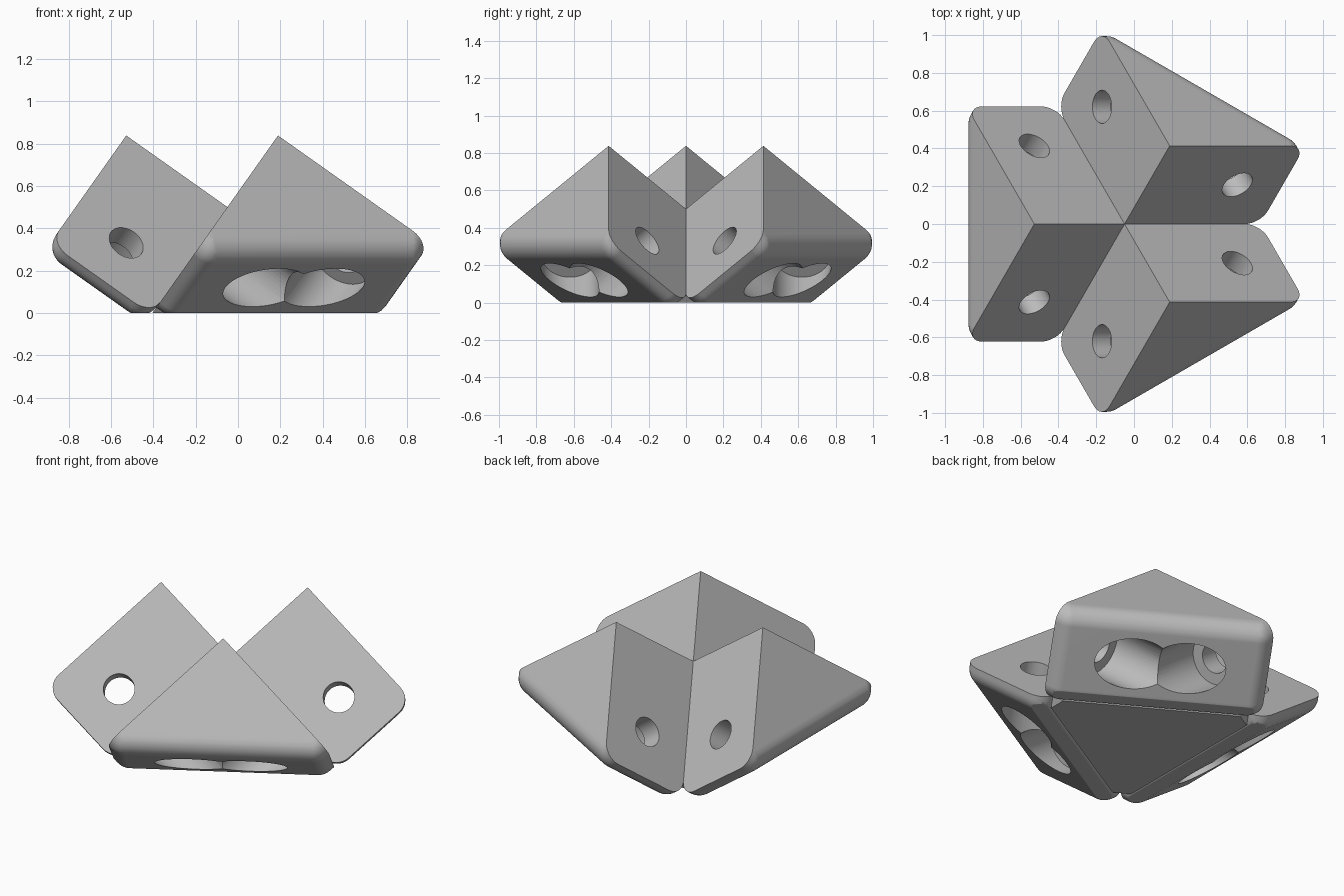
import bpy
import bmesh
from math import sin, cos, pi, radians, sqrt
from mathutils import Matrix, Vector

if "Cube" in bpy.data.objects:
    bpy.data.objects.remove(bpy.data.objects["Cube"])

CENTRE = Vector((-0.05, 0, 0.5))   # inner corner where the three wedges meet
WIDTH = 0.585                      # wedge length along its ridge
LEG = 0.88                         # leg length away from the ridge
ROUND = 0.1                        # rounding of the outer edges
LIP = 0.03                         # straight edge above the rounding
FLOOR = -CENTRE.z

grey = bpy.data.materials.new("plain grey")
grey.use_nodes = True
colour = (0.5, 0.5, 0.5, 1)
grey.diffuse_color = colour
grey.node_tree.nodes["Principled BSDF"].inputs["Base Color"].default_value = colour

# Three perpendicular axes, all leaning up from the inner corner
axes = [Vector((cos(a) * sqrt(2 / 3), sin(a) * sqrt(2 / 3), sqrt(1 / 3)))
        for a in (pi, pi + 2 * pi / 3, pi + 4 * pi / 3)]


def place(p):
    return axes[0] * p[0] + axes[1] * p[1] + axes[2] * p[2]


def make_object(name, bm):
    bmesh.ops.recalc_face_normals(bm, faces=bm.faces[:])
    mesh = bpy.data.meshes.new(name)
    bm.to_mesh(mesh)
    bm.free()
    mesh.materials.append(grey)
    ob = bpy.data.objects.new(name, mesh)
    ob.location = CENTRE
    bpy.context.collection.objects.link(ob)
    return ob


def hull_object(name, points):
    bm = bmesh.new()
    for p in points:
        bm.verts.new(place(p))
    bmesh.ops.remove_doubles(bm, verts=bm.verts[:], dist=0.0001)
    res = bmesh.ops.convex_hull(bm, input=bm.verts[:])
    junk = {g for g in res["geom_interior"] + res["geom_unused"]
            if isinstance(g, bmesh.types.BMVert)}
    bmesh.ops.delete(bm, geom=list(junk), context="VERTS")
    # Flat underside
    cut = bmesh.ops.bisect_plane(bm, geom=bm.verts[:] + bm.edges[:] + bm.faces[:],
                                 plane_co=(0, 0, FLOOR), plane_no=(0, 0, 1),
                                 clear_inner=True, dist=0.00001)
    rim = [g for g in cut["geom_cut"] if isinstance(g, bmesh.types.BMEdge)]
    bmesh.ops.holes_fill(bm, edges=[e for e in rim if e.is_boundary], sides=0)
    bmesh.ops.dissolve_limit(bm, angle_limit=radians(0.5),
                             verts=bm.verts[:], edges=bm.edges[:])
    return make_object(name, bm)


def leg_point(x, along, depth, swap):
    return (x, depth, along) if swap else (x, along, depth)


# Wedge: a ridge joined to rounded corners at the end of each leg
points = [(0, 0, 0), (WIDTH, 0, 0)]
for swap in (False, True):
    for x in (ROUND, WIDTH - ROUND):
        for k in range(32):
            t = 2 * pi * k / 32
            rings = [(ROUND, 0)] + [(ROUND * cos(j * pi / 16), -LIP - ROUND * sin(j * pi / 16))
                                    for j in range(9)]
            for r, depth in rings:
                points.append(leg_point(x + r * cos(t), ROUND - LEG + r * sin(t), depth, swap))
wedge = hull_object("wedge_1", points)


# Screw hole with a wide counterbore opening on the sloping outer face
def screw_cutter(swap):
    bm = bmesh.new()
    n = 48
    rings = []
    for r, depth in ((0.088, 0.05), (0.088, -0.12), (0.155, -0.12), (0.155, -0.9)):
        rings.append([bm.verts.new(place(leg_point(
            WIDTH / 2 + r * cos(2 * pi * k / n), -WIDTH + r * sin(2 * pi * k / n), depth, swap)))
            for k in range(n)])
    for a, b in zip(rings, rings[1:]):
        for k in range(n):
            m = (k + 1) % n
            bm.faces.new((a[k], a[m], b[m], b[k]))
    bm.faces.new(rings[0])
    bm.faces.new(rings[-1])
    ob = make_object("screw_cutter", bm)
    ob.hide_render = True
    return ob


bpy.context.view_layer.objects.active = wedge
for swap in (False, True):
    cutter = screw_cutter(swap)
    mod = wedge.modifiers.new("screw hole", "BOOLEAN")
    mod.operation = "DIFFERENCE"
    mod.solver = "EXACT"
    mod.object = cutter
    bpy.context.view_layer.update()
    bpy.ops.object.modifier_apply(modifier=mod.name)
    bpy.data.objects.remove(cutter)

# Smooth rounding with crisp edges
bpy.ops.object.select_all(action="DESELECT")
wedge.select_set(True)
bpy.ops.object.shade_smooth_by_angle(angle=radians(30))
weighted = wedge.modifiers.new("flat shading on large faces", "WEIGHTED_NORMAL")
weighted.keep_sharp = True

# Other two wedges around the upright axis
for i in (1, 2):
    twin = wedge.copy()
    twin.name = f"wedge_{i + 1}"
    twin.rotation_euler.z = i * 2 * pi / 3
    bpy.context.collection.objects.link(twin)

# Core filling the space beneath the inner corner
reach = 0.79
rest = CENTRE.z * sqrt(3) - reach
core = [(0, 0, 0)]
for i in range(3):
    tip = [0, 0, 0]
    tip[i] = -reach
    core.append(tuple(tip))
    for j in range(3):
        if j != i:
            side = list(tip)
            side[j] = -rest
            core.append(tuple(side))
hull_object("core", core)
